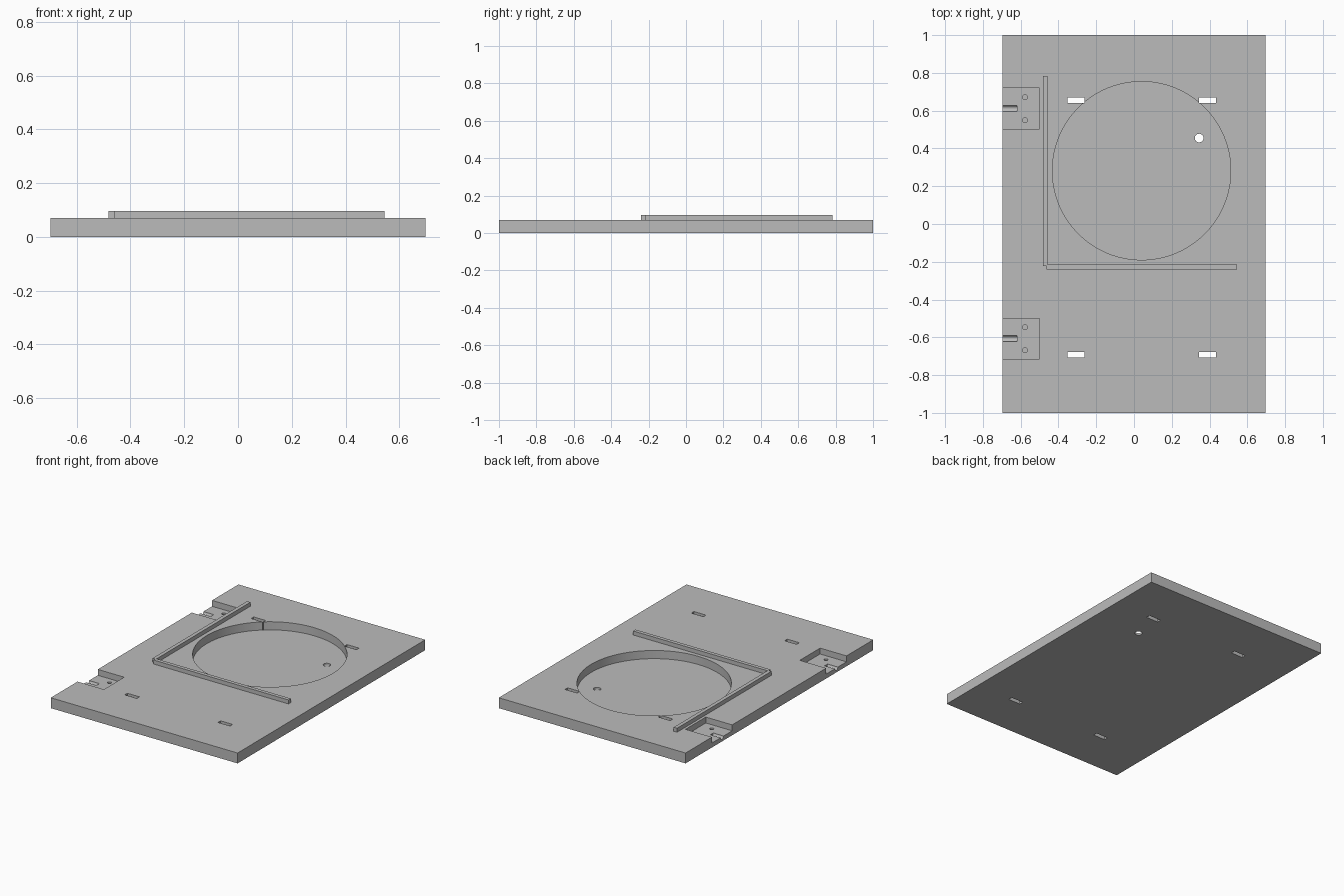
import bpy
import math

if "Cube" in bpy.data.objects:
    bpy.data.objects.remove(bpy.data.objects["Cube"], do_unlink=True)

# One plain grey for everything
grey = bpy.data.materials.new("plain_grey")
grey.use_nodes = True
colour = (0.5, 0.5, 0.5, 1)
grey.diffuse_color = colour
grey.node_tree.nodes["Principled BSDF"].inputs["Base Color"].default_value = colour


def box(name, x, y, z):
    """Box from (min, max) pairs on each axis."""
    spans = (x, y, z)
    bpy.ops.mesh.primitive_cube_add(size=1, location=[(a + b) / 2 for a, b in spans])
    ob = bpy.context.object
    ob.name = name
    ob.scale = [b - a for a, b in spans]
    bpy.ops.object.transform_apply(location=True, rotation=True, scale=True)
    ob.data.materials.append(grey)
    return ob


def rod(name, radius, depth, centre, sides=32, along_x=False):
    bpy.ops.mesh.primitive_cylinder_add(
        vertices=sides, radius=radius, depth=depth, location=centre,
        rotation=(0, math.pi / 2 if along_x else 0, 0))
    ob = bpy.context.object
    ob.name = name
    bpy.ops.object.transform_apply(location=True, rotation=True, scale=True)
    ob.data.materials.append(grey)
    return ob


def cut(target, cutter):
    """Subtract the cutter from the target and discard it."""
    mod = target.modifiers.new("cut", 'BOOLEAN')
    mod.operation = 'DIFFERENCE'
    mod.solver = 'EXACT'
    mod.object = cutter
    bpy.context.view_layer.objects.active = target
    bpy.ops.object.modifier_apply(modifier=mod.name)
    bpy.data.objects.remove(cutter, do_unlink=True)


# Base plate
TOP = 0.07
EDGE = 0.697
plate = box("base_plate", (-EDGE, EDGE), (-1, 1), (0, TOP))

# Round recess with a through hole in its floor
FLOOR = 0.015
cut(plate, rod("recess_cutter", 0.472, 0.2, (0.04, 0.282, FLOOR + 0.1), sides=128))
cut(plate, rod("drain_cutter", 0.023, 0.4, (0.345, 0.455, 0)))

# Four through slots
for sx in (-0.306, 0.39):
    for sy in (0.655, -0.692):
        cut(plate, box("slot_cutter", (sx - 0.045, sx + 0.045),
                       (sy - 0.014, sy + 0.014), (-0.1, 0.2)))

# Two hinge pockets, each with a knuckle groove and two blind screw holes
POCKET = 0.03
for py in (0.611, -0.607):
    cut(plate, box("pocket_cutter", (-0.8, -0.5), (py - 0.108, py + 0.108), (POCKET, 0.2)))
    cut(plate, rod("groove_cutter", 0.016, 0.2, (-0.72, py, POCKET), sides=24, along_x=True))
    for offset in (-0.061, 0.061):
        cut(plate, rod("screw_cutter", 0.013, 0.04, (-0.577, py + offset, POCKET)))

bpy.ops.object.select_all(action='DESELECT')
plate.select_set(True)
bpy.context.view_layer.objects.active = plate
bpy.ops.object.shade_smooth_by_angle(angle=math.radians(30))

# L-shaped fence beside the recess
box("side_fence", (-0.482, -0.457), (-0.222, 0.784), (TOP, 0.097))
box("front_fence", (-0.462, 0.545), (-0.24, -0.215), (TOP, 0.097))
